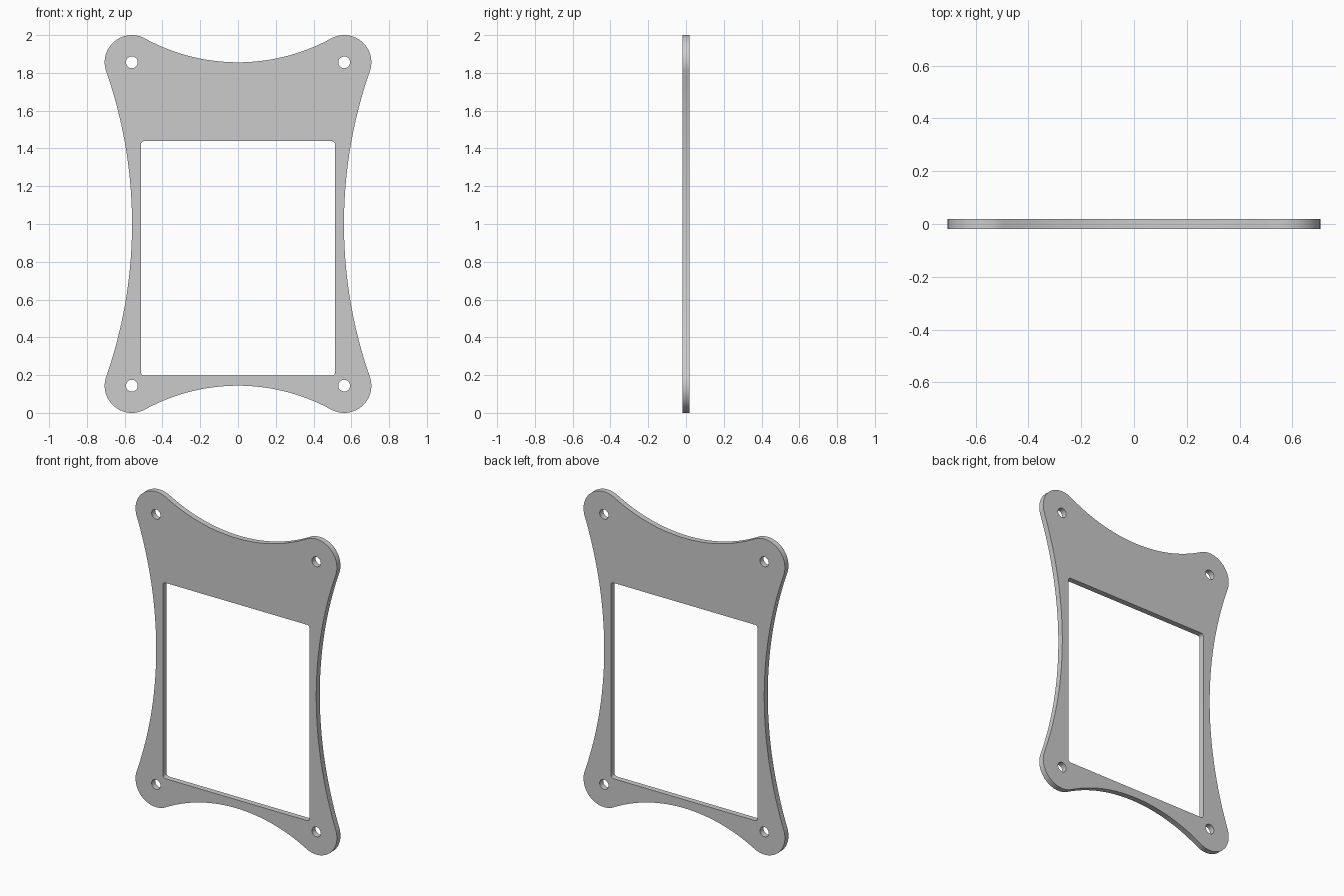
import bpy, bmesh
from math import sin, cos, pi, atan2

if "Cube" in bpy.data.objects:
    bpy.data.objects.remove(bpy.data.objects["Cube"])

CX, CZ, R = 0.562, 0.856, 0.144      # corner lobe centre (from plate middle) and radius
SIDE_X, END_Z = 0.561, 0.856         # waist of the sides and of the top/bottom edges
HALF_T = 0.018


def arc(cx, cz, r, a0, a1, n):
    return [(cx + r * cos(a0 + (a1 - a0) * i / n),
             cz + r * sin(a0 + (a1 - a0) * i / n)) for i in range(n + 1)]


def tangent_radius(along, gap):
    # radius of a concave arc that meets the corner lobe smoothly
    return (along ** 2 + gap ** 2 - R ** 2) / (2 * (R + gap))


# One quarter of the outline: end arc, corner lobe, side arc
re = tangent_radius(CX, CZ - END_Z)
rs = tangent_radius(CZ, CX - SIDE_X)
end_c, side_c = END_Z + re, SIDE_X + rs
a_end = atan2(end_c - CZ, -CX)
a_side = atan2(-CZ, side_c - CX)
quarter = arc(0, end_c, re, -pi / 2, a_end - pi, 20)
quarter += arc(CX, CZ, R, a_end, a_side, 28)[1:]
quarter += arc(side_c, 0, rs, a_side + pi, pi, 20)[1:]

# Mirror the quarter to the full closed outline
half = quarter + [(x, -z) for x, z in quarter[-2::-1]]
outline = half + [(-x, z) for x, z in half[-2:0:-1]]

# Rounded window
WX, W0, W1, WR = 0.514, -0.802, 0.439, 0.018
window = []
for k, (x, z) in enumerate([(WX - WR, W1 - WR), (WR - WX, W1 - WR),
                            (WR - WX, W0 + WR), (WX - WR, W0 + WR)]):
    window += arc(x, z, WR, k * pi / 2, (k + 1) * pi / 2, 6)

# Screw holes
holes = [arc(sx * CX, sz * CZ, 0.031, 0, 2 * pi, 32)[:-1]
         for sx in (-1, 1) for sz in (-1, 1)]

# Filled, extruded profile
curve = bpy.data.curves.new("frame_plate", 'CURVE')
curve.dimensions = '2D'
curve.fill_mode = 'BOTH'
curve.extrude = HALF_T
for loop in [outline, window] + holes:
    s = curve.splines.new('POLY')
    s.points.add(len(loop) - 1)
    for p, (x, z) in zip(s.points, loop):
        p.co = (x, z, 0, 1)
    s.use_cyclic_u = True

plate = bpy.data.objects.new("frame_plate", curve)
bpy.context.collection.objects.link(plate)
plate.rotation_euler = (pi / 2, 0, 0)
plate.location = (0, 0, 1)
bpy.context.view_layer.objects.active = plate
plate.select_set(True)
bpy.ops.object.convert(target='MESH')
plate = bpy.context.object

# Weld caps to the walls and shade
bm = bmesh.new()
bm.from_mesh(plate.data)
bmesh.ops.remove_doubles(bm, verts=bm.verts, dist=1e-5)
bmesh.ops.recalc_face_normals(bm, faces=bm.faces)
bm.to_mesh(plate.data)
bm.free()
bpy.ops.object.transform_apply(location=True, rotation=True, scale=True)
bpy.ops.object.shade_smooth_by_angle()
